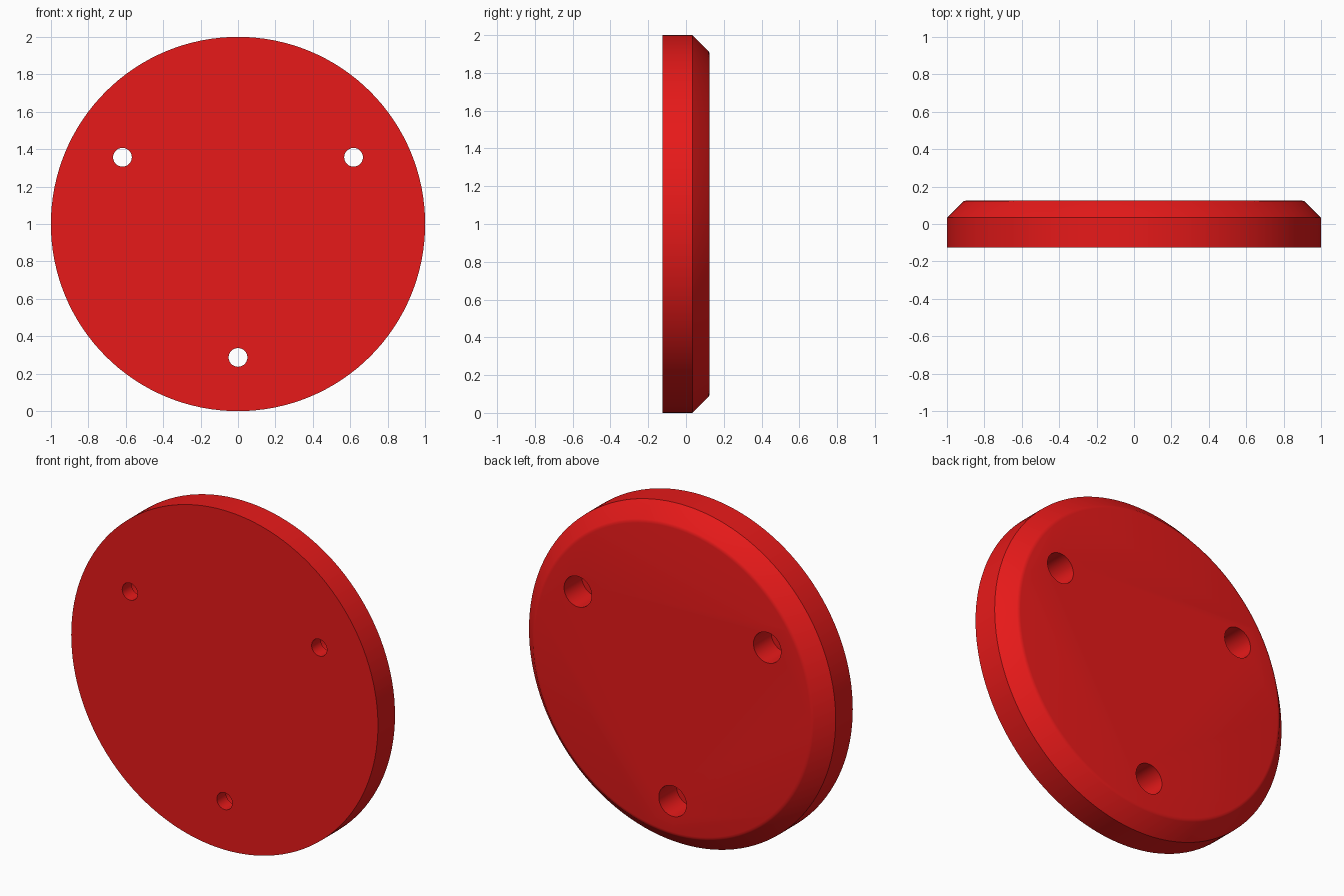
import bpy, math
from mathutils import Matrix

if "Cube" in bpy.data.objects:
    bpy.data.objects.remove(bpy.data.objects["Cube"])

# Lathe profiles are (radius, y) pairs spun about an axis parallel to y
def lathe(name, profile, n, cx=0.0, cz=1.0):
    verts, faces = [], []
    for r, y in profile:
        for i in range(n):
            a = 2 * math.pi * i / n
            verts.append((cx + r * math.cos(a), y, cz + r * math.sin(a)))
    for k in range(len(profile) - 1):
        for i in range(n):
            j = (i + 1) % n
            faces.append((k * n + i, k * n + j, (k + 1) * n + j, (k + 1) * n + i))
    faces.append(tuple(reversed(range(n))))
    faces.append(tuple((len(profile) - 1) * n + i for i in range(n)))
    mesh = bpy.data.meshes.new(name)
    # profile runs front to back, so flip to make normals point outward
    mesh.from_pydata(verts, [], [f[::-1] for f in faces])
    mesh.update()
    import bmesh
    bm = bmesh.new()
    bm.from_mesh(mesh)
    bmesh.ops.recalc_face_normals(bm, faces=bm.faces)
    bm.to_mesh(mesh)
    bm.free()
    obj = bpy.data.objects.new(name, mesh)
    bpy.context.collection.objects.link(obj)
    return obj

# Round plate with a chamfered, slightly softened back edge
plate = lathe("round_plate", [(1, -0.125), (1, 0.034), (0.916, 0.118),
                              (0.908, 0.123), (0.896, 0.125)], 128)
red = bpy.data.materials.new("red")
red.diffuse_color = (0.8, 0.01, 0.01, 1)
red.use_nodes = True
red.node_tree.nodes["Principled BSDF"].inputs["Base Color"].default_value = red.diffuse_color
plate.data.materials.append(red)

# Three screw holes, counterbored from the back
for i in range(3):
    a = math.radians(-90 + 120 * i)
    cutter = lathe(f"hole_cutter_{i}", [(0.05, -0.3), (0.05, -0.04),
                                        (0.09, -0.04), (0.09, 0.3)], 48,
                   0.713 * math.cos(a), 1 + 0.713 * math.sin(a))
    cutter.data.materials.append(red)
    cutter.hide_render = True
    cutter.hide_set(True)
    cut = plate.modifiers.new(f"screw_hole_{i}", 'BOOLEAN')
    cut.object = cutter
    cut.solver = 'EXACT'

# Bake the holes, drop the cutters and shade
bpy.context.view_layer.objects.active = plate
plate.select_set(True)
for m in list(plate.modifiers):
    cutter = m.object
    bpy.ops.object.modifier_apply(modifier=m.name)
    bpy.data.objects.remove(cutter)
bpy.ops.object.shade_smooth_by_angle(angle=math.radians(30))
